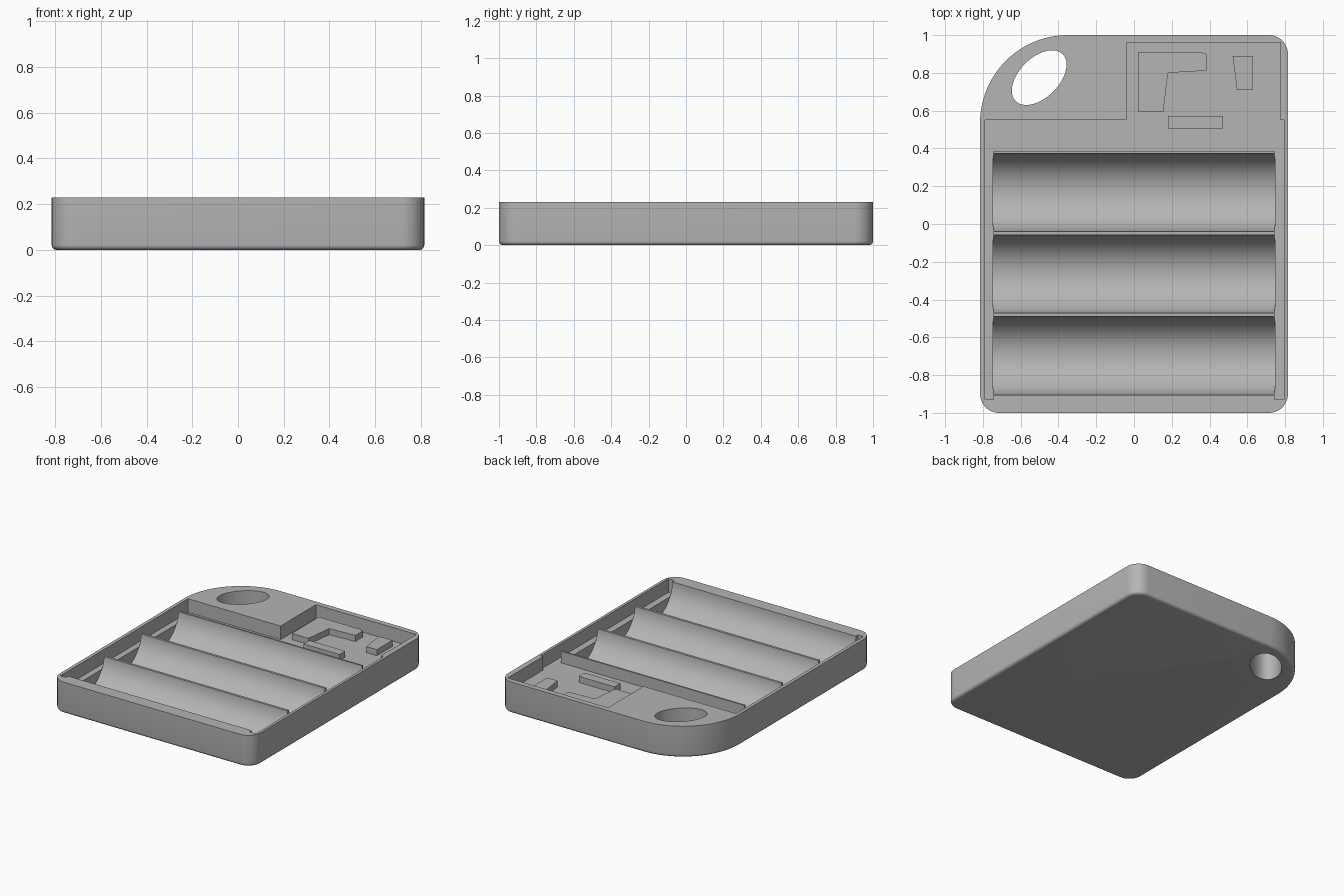
import bpy, bmesh, math

if "Cube" in bpy.data.objects:
    bpy.data.objects.remove(bpy.data.objects["Cube"])

grey = bpy.data.materials.new("plain grey")
grey.diffuse_color = (0.46, 0.46, 0.46, 1)
grey.use_nodes = True
grey.node_tree.nodes["Principled BSDF"].inputs["Base Color"].default_value = grey.diffuse_color

FLOOR, TOP = 0.13, 0.23


def loft(name, rings):
    """Solid from stacked closed rings of 3D points, capped at both ends."""
    bm = bmesh.new()
    loops = [[bm.verts.new(p) for p in ring] for ring in rings]
    n = len(loops[0])
    for a, b in zip(loops, loops[1:]):
        for i in range(n):
            j = (i + 1) % n
            bm.faces.new((a[i], a[j], b[j], b[i]))
    bm.faces.new(loops[0][::-1])
    bm.faces.new(loops[-1])
    bmesh.ops.recalc_face_normals(bm, faces=bm.faces)
    mesh = bpy.data.meshes.new(name)
    bm.to_mesh(mesh)
    bm.free()
    mesh.materials.append(grey)
    ob = bpy.data.objects.new(name, mesh)
    bpy.context.collection.objects.link(ob)
    return ob


def prism(name, pts, z0, z1):
    return loft(name, [[(x, y, z) for x, y in pts] for z in (z0, z1)])


def rect(x0, x1, y0, y1):
    return [(x0, y0), (x1, y0), (x1, y1), (x0, y1)]


def cut(target, cutter):
    mod = target.modifiers.new("cut", 'BOOLEAN')
    mod.operation, mod.solver, mod.object = 'DIFFERENCE', 'EXACT', cutter
    bpy.context.view_layer.objects.active = target
    bpy.ops.object.modifier_apply(modifier=mod.name)
    bpy.data.objects.remove(cutter)


def outline(d):
    """Case outline inset by d: three small corners and one large one."""
    pts = []
    corners = [(0.715, -0.9, 0.1, -90), (0.715, 0.9, 0.1, 0),
               (-0.35, 0.535, 0.465, 90), (-0.715, -0.9, 0.1, 180)]
    for cx, cy, r, start in corners:
        steps = 24 if r > 0.2 else 10
        for i in range(steps + 1):
            a = math.radians(start + 90 * i / steps)
            pts.append((cx + (r - d) * math.cos(a), cy + (r - d) * math.sin(a)))
    return pts


# Case body with a rounded bottom edge
R = 0.022
rings = []
for k in range(6):
    a = math.pi / 2 * k / 5
    rings.append([(x, y, R - R * math.cos(a)) for x, y in outline(R - R * math.sin(a))])
rings.append([(x, y, TOP) for x, y in outline(0)])
case = loft("battery_case", rings)

# Circuit bay and the two contact slots beside the cradle
bay = [(-0.79, -0.93), (-0.745, -0.93), (-0.745, 0.387), (0.745, 0.387),
       (0.745, -0.93), (0.795, -0.93), (0.795, 0.55), (0.775, 0.55),
       (0.775, 0.96), (-0.04, 0.96), (-0.04, 0.55), (-0.79, 0.55)]
cut(case, prism("bay_cutter", bay, FLOOR, 0.4))

# Cradle ridges sit a little below the rim
cut(case, prism("ridge_cutter", rect(-0.76, 0.76, -0.9, 0.4), 0.215, 0.4))

# Three half-round battery troughs
for i in range(3):
    cy, r = 0.167 - 0.432 * i, 0.208
    ends = [[(x, cy + r * math.cos(t), TOP + r * math.sin(t))
             for t in (2 * math.pi * k / 64 for k in range(64))]
            for x in (-0.746, 0.746)]
    cut(case, loft("trough_cutter", ends))

# Oval key-ring hole, turned 45 degrees
hole = []
for k in range(48):
    t = 2 * math.pi * k / 48
    u, v = 0.176 * math.cos(t), 0.105 * math.sin(t)
    hole.append((-0.502 + (u - v) * math.sqrt(0.5), 0.775 + (u + v) * math.sqrt(0.5)))
cut(case, prism("hole_cutter", hole, -0.1, 0.4))

# Smooth curved walls, keep the edges crisp
bpy.ops.object.select_all(action='DESELECT')
case.select_set(True)
bpy.context.view_layer.objects.active = case
bpy.ops.object.shade_smooth_by_angle(angle=math.radians(30))

# Raised locating blocks on the bay floor
blocks = {
    "angled_support": [(0.02, 0.595), (0.155, 0.595), (0.18, 0.80), (0.385, 0.812),
                       (0.385, 0.9), (0.35, 0.91), (0.02, 0.91)],
    "tapered_support": [(0.545, 0.71), (0.63, 0.71), (0.63, 0.89), (0.522, 0.89)],
    "bar_support": rect(0.18, 0.47, 0.505, 0.572),
}
for name, pts in blocks.items():
    prism(name, pts, FLOOR - 0.01, FLOOR + 0.045)
